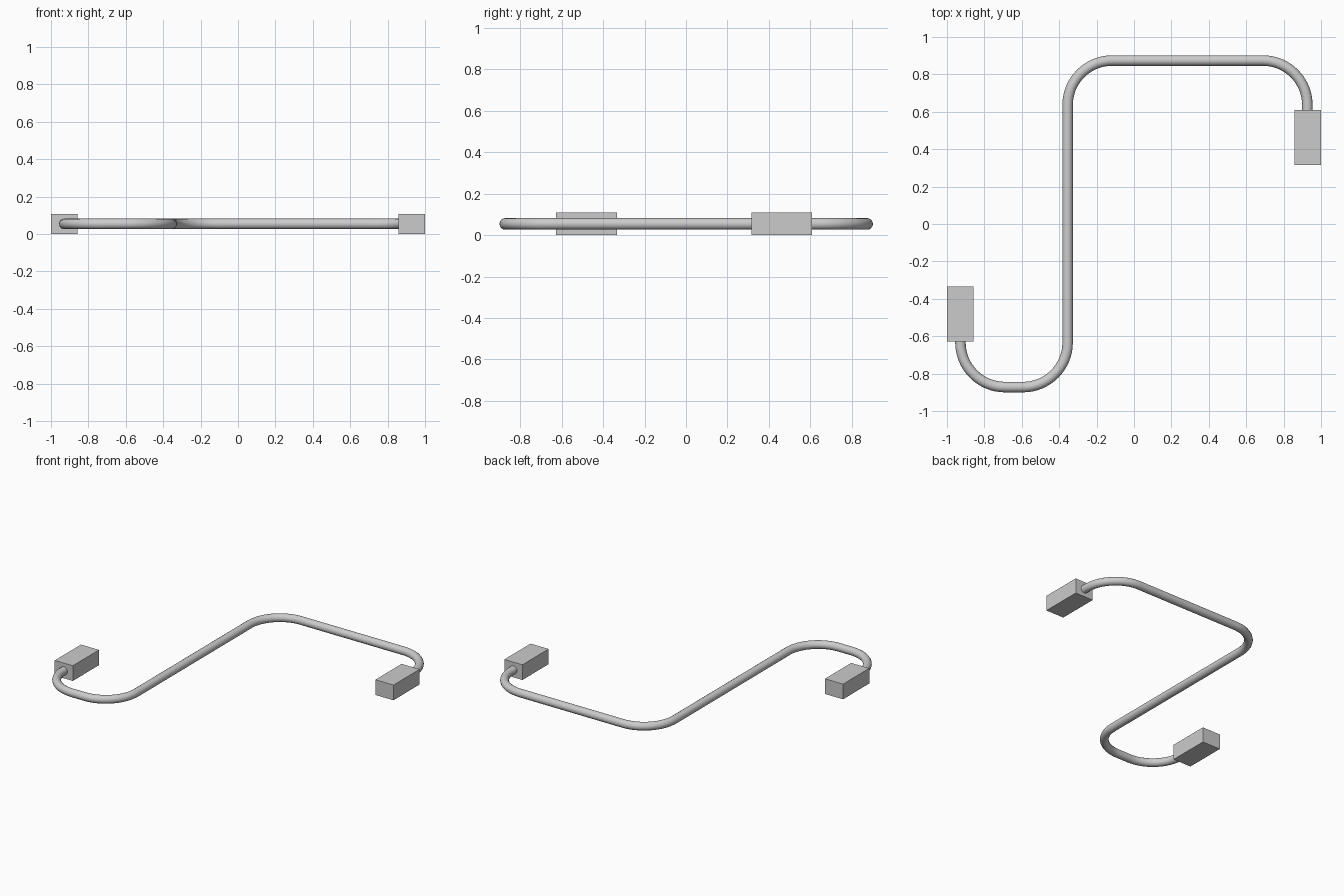
import bpy
from math import cos, pi, radians, sin
from mathutils import Vector

cube = bpy.data.objects.get("Cube")
if cube:
    bpy.data.objects.remove(cube, do_unlink=True)

GREY = (0.6, 0.6, 0.6, 1)
MID_Z = 0.054
BEND = 0.238
STEPS = 16

grey = bpy.data.materials.new("grey")
grey.use_nodes = True
grey.diffuse_color = GREY
grey.node_tree.nodes["Principled BSDF"].inputs["Base Color"].default_value = GREY


def rounded_path(corners):
    """Replace each inner right-angle corner with a circular bend."""
    pts = [Vector((*c, MID_Z)) for c in corners]
    path = [pts[0]]
    for before, corner, after in zip(pts, pts[1:], pts[2:]):
        back = (before - corner).normalized() * BEND
        ahead = (after - corner).normalized() * BEND
        centre = corner + back + ahead
        for i in range(STEPS + 1):
            angle = pi / 2 * i / STEPS
            path.append(centre - ahead * cos(angle) - back * sin(angle))
    path.append(pts[-1])
    return path


# Cable: one round tube swept along the bent path
curve = bpy.data.curves.new("cable", "CURVE")
curve.dimensions = "3D"
curve.bevel_depth = 0.028
curve.bevel_resolution = 6
curve.use_fill_caps = True
path = rounded_path([(-0.928, -0.59), (-0.928, -0.872), (-0.355, -0.872),
                     (-0.355, 0.874), (0.927, 0.874), (0.927, 0.58)])
spline = curve.splines.new("POLY")
spline.points.add(len(path) - 1)
for point, co in zip(spline.points, path):
    point.co = (*co, 1)
cable = bpy.data.objects.new("cable", curve)
bpy.context.collection.objects.link(cable)
curve.materials.append(grey)
bpy.ops.object.select_all(action="DESELECT")
cable.select_set(True)
bpy.context.view_layer.objects.active = cable
bpy.ops.object.convert(target="MESH")
bpy.ops.object.shade_smooth_by_angle(angle=radians(40))

# Connector blocks at both ends of the cable
for name, x, y in (("right_connector", -0.929, -0.48), ("left_connector", 0.929, 0.462)):
    bpy.ops.mesh.primitive_cube_add(size=1, location=(x, y, MID_Z))
    block = bpy.context.object
    block.name = name
    block.scale = (0.142, 0.294, 0.108)
    bpy.ops.object.transform_apply(location=False, rotation=False, scale=True)
    block.data.materials.append(grey)
